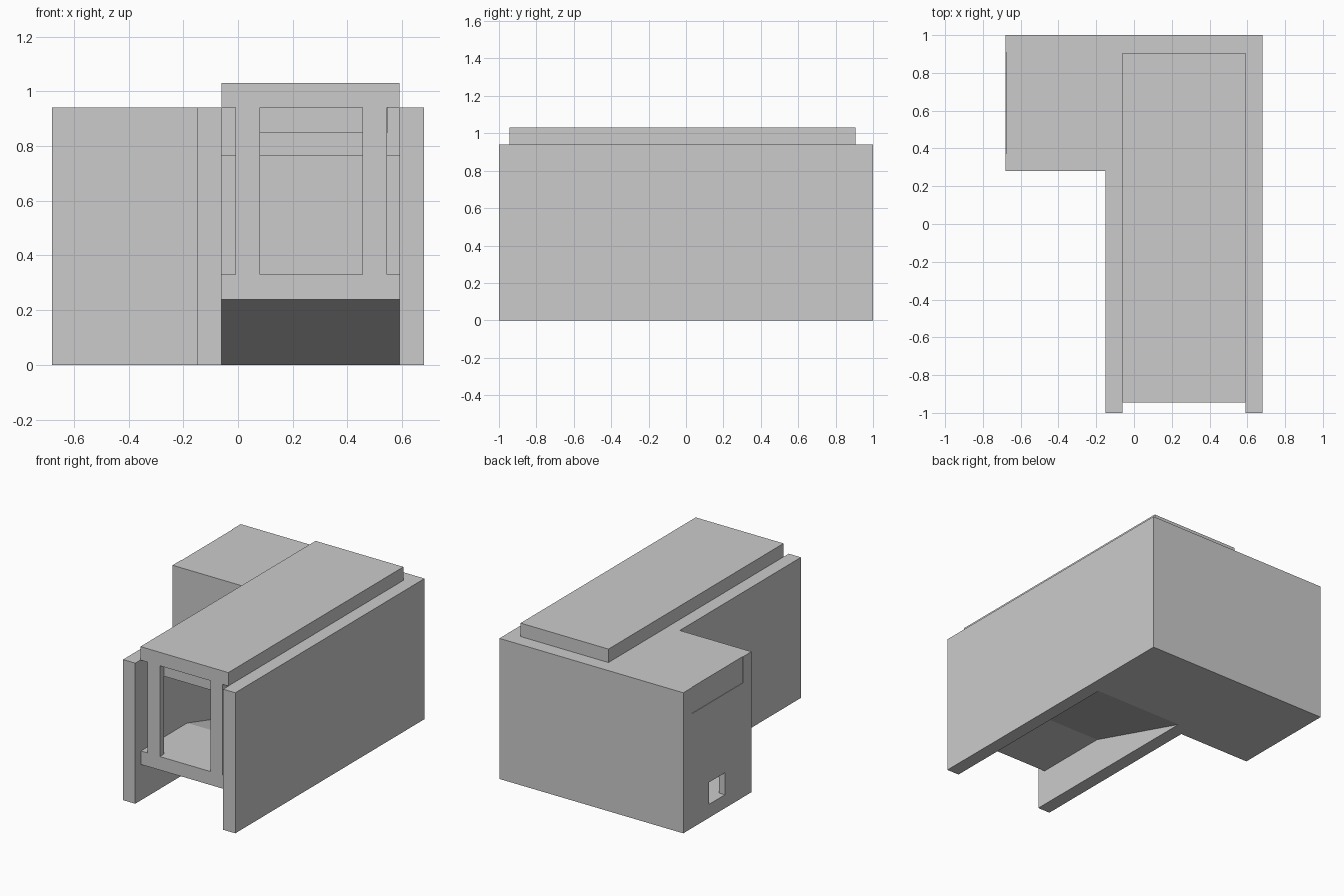
import bpy, bmesh
from mathutils import Vector

if "Cube" in bpy.data.objects:
    bpy.data.objects.remove(bpy.data.objects["Cube"])


def prism(name, pts, direction):
    """Extrude a closed polygon of 3D points along a direction."""
    bm = bmesh.new()
    face = bm.faces.new([bm.verts.new(p) for p in pts])
    geo = bmesh.ops.extrude_face_region(bm, geom=[face])["geom"]
    bmesh.ops.translate(bm, vec=Vector(direction),
                        verts=[v for v in geo if isinstance(v, bmesh.types.BMVert)])
    bmesh.ops.recalc_face_normals(bm, faces=bm.faces)
    mesh = bpy.data.meshes.new(name)
    bm.to_mesh(mesh)
    bm.free()
    obj = bpy.data.objects.new(name, mesh)
    bpy.context.collection.objects.link(obj)
    return obj


def box(name, x, y, z):
    pts = [(x[0], y[0], z[0]), (x[1], y[0], z[0]), (x[1], y[1], z[0]), (x[0], y[1], z[0])]
    return prism(name, pts, (0, 0, z[1] - z[0]))


def cut(target, cutter):
    mod = target.modifiers.new(cutter.name, 'BOOLEAN')
    mod.operation = 'DIFFERENCE'
    mod.solver = 'EXACT'
    mod.object = cutter
    cutter.hide_render = True
    cutter.hide_set(True)


# L-shaped outer walls, open at the front
plan = [(-.15, -1), (-.06, -1), (-.06, .37), (-.635, .37), (-.635, .91), (.59, .91),
        (.59, -1), (.68, -1), (.68, 1), (-.68, 1), (-.68, .28), (-.15, .28)]
walls = prism("outer_walls", [(x, y, 0) for x, y in plan], (0, 0, .94))

# Small entry hole and shallow recess in the end wall of the side wing
cut(walls, box("hole_cutter", (-.75, -.6), (.56, .73), (.09, .237)))
cut(walls, box("recess_cutter", (-.75, -.677), (.37, .91), (.765, 1)))

# Raised floor with a ramp down to the rear chamber
side = [(-.94, .24), (-.43, .24), (.36, 0), (.91, 0), (.91, .09), (.37, .09),
        (-.45, .33), (-.94, .33)]
prism("ramp_floor", [(-.06, y, z) for y, z in side], (.65, 0, 0))
box("wing_floor", (-.635, -.06), (.37, .91), (0, .09))

# Thick ceiling across the rear chamber and the wing
box("rear_ceiling", (-.635, .59), (.37, .91), (.765, .94))

# Lid over the long passage
box("lid", (-.06, .59), (-.945, .905), (.94, 1.03))

# Front doorway: two posts and a recessed top bar
for name, x0 in (("left_post", -.01), ("right_post", .455)):
    box(name, (x0, x0 + .09), (-.94, -.895), (.33, .94))
box("door_bar", (-.01, .548), (-.895, -.85), (.85, .94))
